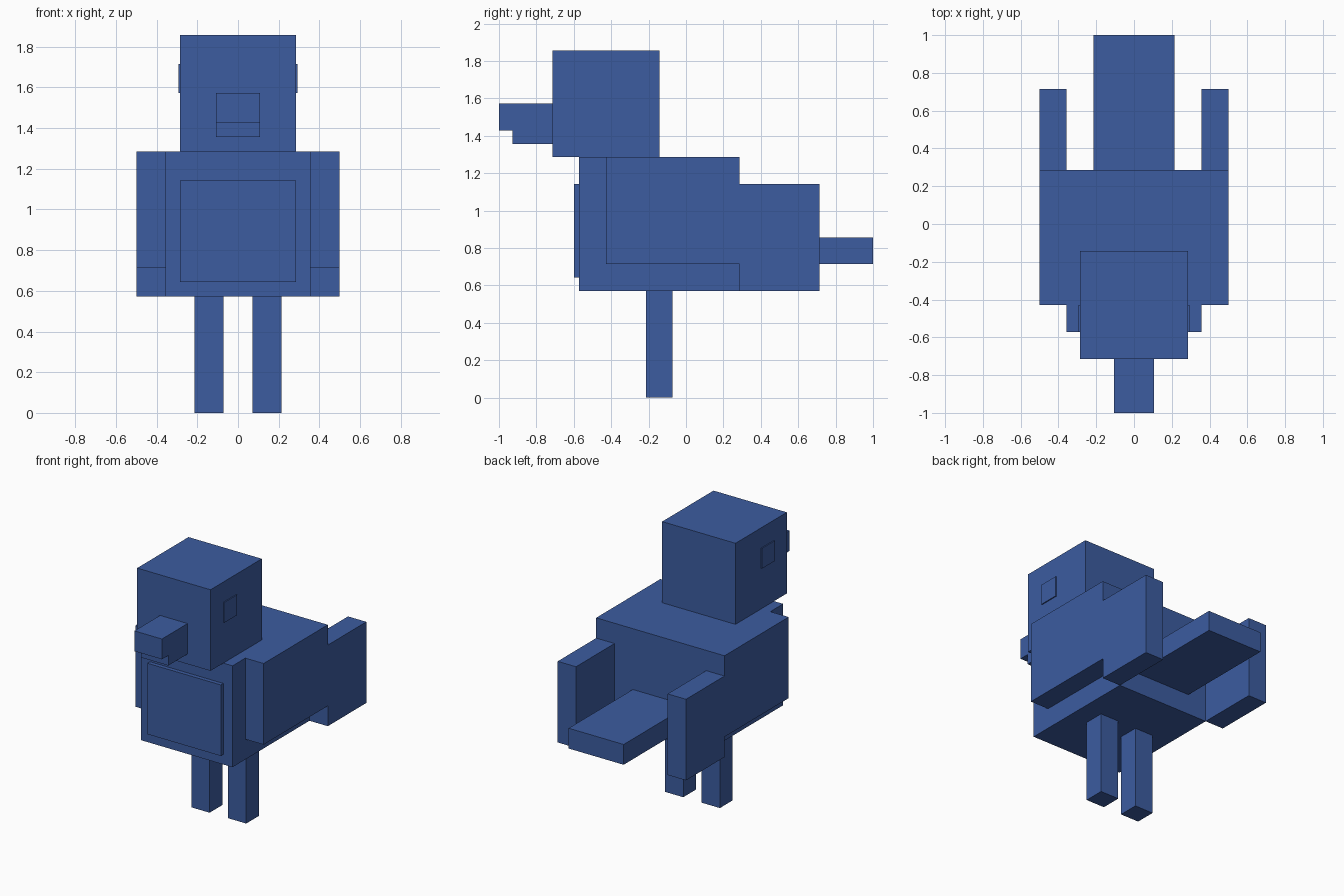
import bpy
import bmesh

if "Cube" in bpy.data.objects:
    bpy.data.objects.remove(bpy.data.objects["Cube"], do_unlink=True)

U = 1 / 14  # one block of the modelling grid

blue = bpy.data.materials.new("plumage blue")
blue.use_nodes = True
colour = (0.045, 0.107, 0.352, 1)
blue.diffuse_color = colour
blue.node_tree.nodes["Principled BSDF"].inputs["Base Color"].default_value = colour


def prism(name, x, profile):
    """Extrude a side profile of (y, z) grid points across the x range."""
    bm = bmesh.new()
    face = bm.faces.new([bm.verts.new((x[0] * U, y * U, z * U)) for y, z in profile])
    ext = bmesh.ops.extrude_face_region(bm, geom=[face])
    moved = [v for v in ext["geom"] if isinstance(v, bmesh.types.BMVert)]
    bmesh.ops.translate(bm, verts=moved, vec=((x[1] - x[0]) * U, 0, 0))
    bmesh.ops.recalc_face_normals(bm, faces=bm.faces)
    mesh = bpy.data.meshes.new(name)
    bm.to_mesh(mesh)
    bm.free()
    mesh.materials.append(blue)
    obj = bpy.data.objects.new(name, mesh)
    bpy.context.collection.objects.link(obj)
    return obj


def box(name, x, y, z):
    return prism(name, x, [(y[0], z[0]), (y[1], z[0]), (y[1], z[1]), (y[0], z[1])])


# Torso, breast panel and tail
box("body", (-5, 5), (-8, 4), (8, 18))
box("breast_panel", (-4, 4), (-8.4, -8), (9, 16))
box("tail", (-3, 3), (4, 14), (10, 12))

# Head and beak
box("head", (-4, 4), (-10, -2), (18, 26))
box("upper_beak", (-1.5, 1.5), (-14, -10), (20, 22))
box("lower_beak", (-1.5, 1.5), (-13, -10), (19, 20))

# Paired parts: stepped wings with drooping tips, legs and raised eyes
wing_profile = [(-6, 10), (4, 10), (4, 8), (10, 8), (10, 16), (4, 16), (4, 18), (-6, 18)]
for side, s in (("left", 1), ("right", -1)):
    prism(side + "_wing", (5 * s, 7 * s), wing_profile)
    box(side + "_leg", (s, 3 * s), (-3, -1), (0, 8))
    box(side + "_eye", (4 * s, 4.1 * s), (-8, -6), (22, 24))
